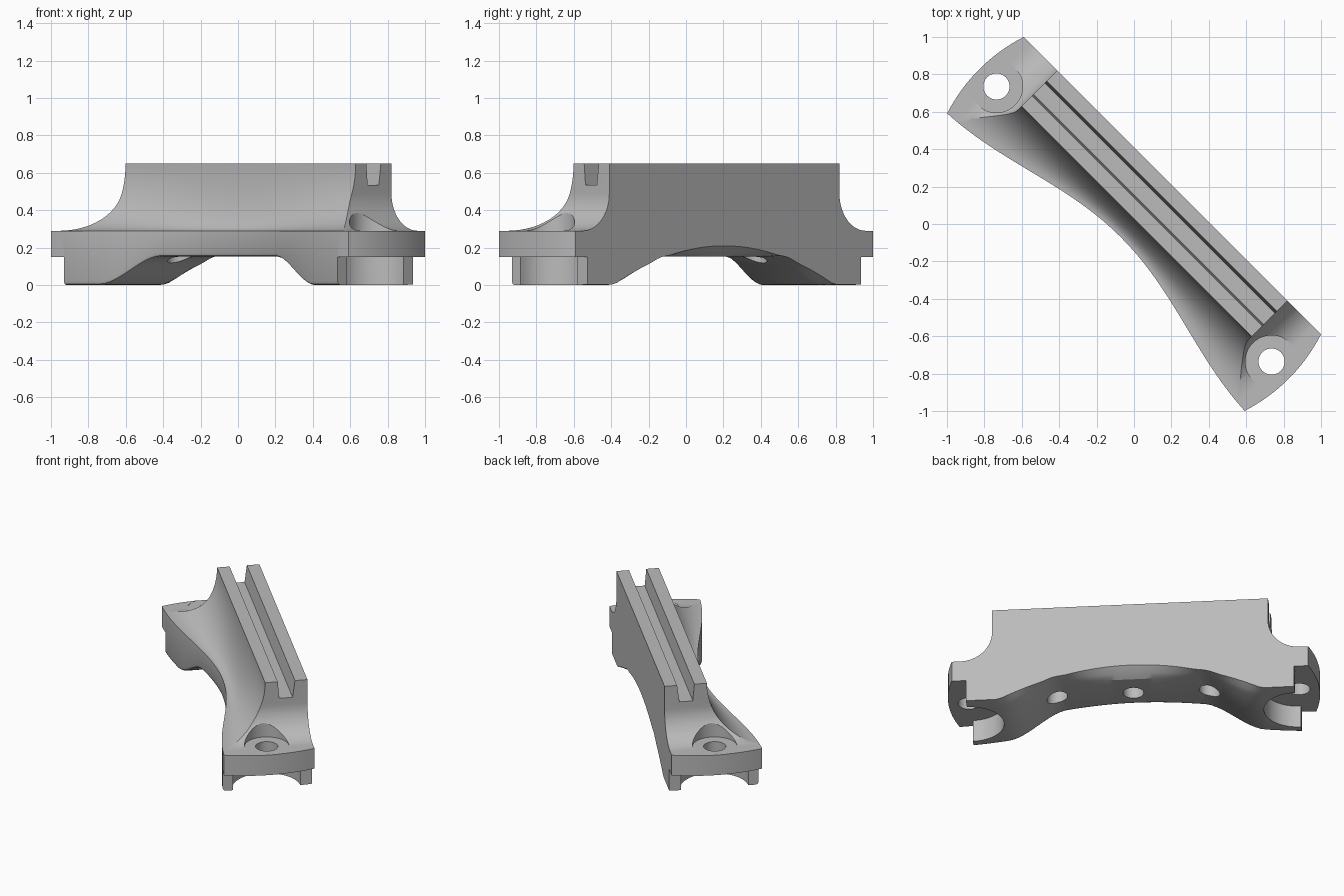
import bpy, bmesh, math
from mathutils import Matrix

if "Cube" in bpy.data.objects:
    bpy.data.objects.remove(bpy.data.objects["Cube"], do_unlink=True)

TURN = Matrix.Rotation(math.radians(-45), 4, "Z")  # part lies diagonally

grey = bpy.data.materials.new("light_grey")
grey.use_nodes = True
grey.diffuse_color = (0.5, 0.5, 0.5, 1)
grey.node_tree.nodes["Principled BSDF"].inputs["Base Color"].default_value = (0.5, 0.5, 0.5, 1)


def loft(name, rings):
    """Skin a list of equal closed rings and cap both ends."""
    bm = bmesh.new()
    loops = [[bm.verts.new(p) for p in ring] for ring in rings]
    n = len(loops[0])
    for a, b in zip(loops, loops[1:]):
        for i in range(n):
            j = (i + 1) % n
            bm.faces.new((a[i], a[j], b[j], b[i]))
    bm.faces.new(loops[0])
    bm.faces.new(loops[-1])
    bmesh.ops.recalc_face_normals(bm, faces=bm.faces)
    bm.transform(TURN)
    mesh = bpy.data.meshes.new(name)
    bm.to_mesh(mesh)
    bm.free()
    mesh.materials.append(grey)
    obj = bpy.data.objects.new(name, mesh)
    bpy.context.collection.objects.link(obj)
    return obj


def arc(cx, cy, r, start, end, steps):
    angles = [math.radians(start + (end - start) * i / steps) for i in range(steps + 1)]
    return [(cx + r * math.cos(a), cy + r * math.sin(a)) for a in angles]


def plan_cutter(name, pts, low, high):
    return loft(name, [[(x, y, z) for x, y in pts] for z in (low, high)])


def side_cutter(name, pts):
    return loft(name, [[(x, y, z) for x, z in pts] for y in (-0.6, 0.6)])


def drill(name, x, y, r, low, high):
    return plan_cutter(name, arc(x, y, r, 0, 352.5, 47), low, high)


def front_edge(x):
    return -0.10 - 0.19 * math.sin(math.pi / 2 * x / 1.2) ** 2


def underside(x):
    t = min(max((abs(x) - 0.43) / 0.38, 0), 1)
    return 0.152 * (1 - t * t * (3 - 2 * t))


def section(x):
    """Cross-section: flared front, grooved top, flat back with relieved lower edge."""
    f, z = front_edge(x), underside(x)
    pts = [(f + 0.02, z), (f + 0.006, z + 0.006), (f, z + 0.02)]
    for i in range(17):
        a = math.pi / 2 * i / 16
        pts.append((f + (0.02 - f) * math.sin(a), 0.65 - 0.36 * math.cos(a)))
    pts += [(0.10, 0.65), (0.11, 0.535), (0.195, 0.535), (0.21, 0.65), (0.29, 0.65)]
    relief = max(z + 0.004, 0.21 - 0.3 * x * x)
    pts += [(0.29, relief), (0.25, z + (relief - z) * 0.4), (0.21, z)]
    return [(x, y, h) for y, h in pts]


# Main body, lofted along its length
body = loft("bracket_body", [section(1.22 * i / 36) for i in range(-36, 37)])

cutters = []
for s in (-1, 1):
    # Curved wall end sweeping down to the mounting flange
    fillet = [(0.87, 0.9)] + arc(1.07, 0.49, 0.20, 180, 270, 16) + [(1.5, 0.29), (1.5, 0.9)]
    cutters.append(side_cutter("wall_end_cutter", [(s * x, z) for x, z in fillet]))
    # Bowed outer end of the flange
    bow = arc(0.233, 0, 0.937, -22, 22, 20) + [(1.6, 0.6), (1.6, -0.6)]
    cutters.append(plan_cutter("end_bow_cutter", [(s * x, y) for x, y in bow], -0.2, 0.9))
    # Step under the flange with a round notch between two prongs
    step = [(1.035, 0.5)] + arc(1.035, 0, 0.215, 90, 270, 24) + [(1.035, -0.5), (1.5, -0.5), (1.5, 0.5)]
    cutters.append(plan_cutter("foot_notch_cutter", [(s * x, y) for x, y in step], -0.2, 0.15))
    # Screw hole and its flat seat
    cutters.append(drill("seat_cutter", s * 1.04, 0, 0.14, 0.289, 0.8))
    cutters.append(drill("screw_hole_cutter", s * 1.04, 0, 0.07, -0.2, 0.8))

# Blind holes in the underside
for x in (-0.48, 0, 0.48):
    cutters.append(drill("blind_hole_cutter", x, 0.04, 0.065, -0.2, 0.27))

bpy.context.view_layer.objects.active = body
for c in cutters:
    mod = body.modifiers.new("cut", "BOOLEAN")
    mod.operation = "DIFFERENCE"
    mod.solver = "EXACT"
    mod.object = c
    bpy.ops.object.modifier_apply(modifier=mod.name)
for c in cutters:
    bpy.data.objects.remove(c, do_unlink=True)

bpy.ops.object.select_all(action="DESELECT")
body.select_set(True)
bpy.ops.object.shade_smooth_by_angle(angle=math.radians(28))
